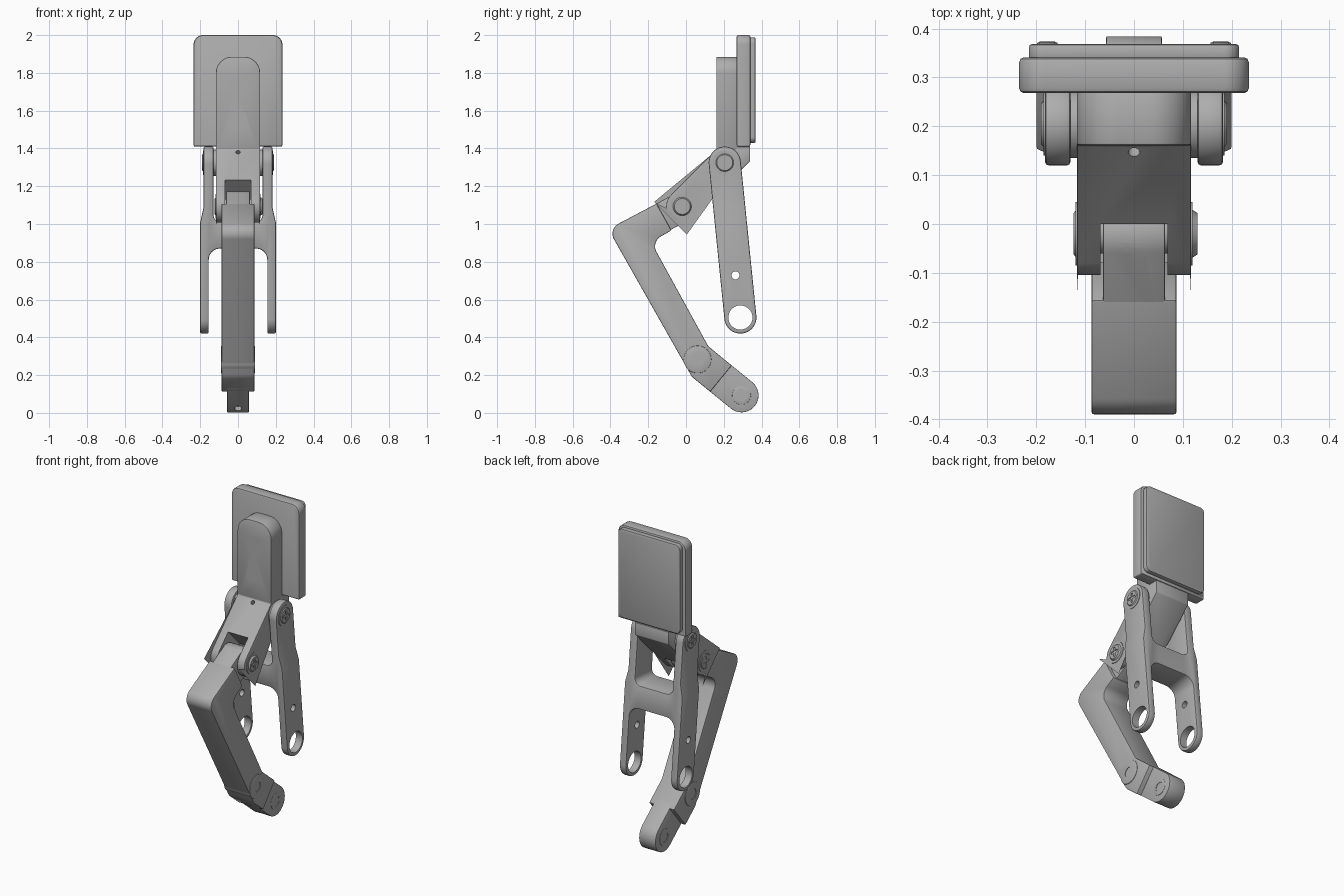
import bpy, bmesh, math
from mathutils import Vector, Matrix

cube = bpy.data.objects.get("Cube")
if cube:
    bpy.data.objects.remove(cube, do_unlink=True)

grey = bpy.data.materials.new("machined_grey")
grey.use_nodes = True
grey.diffuse_color = (0.42, 0.42, 0.42, 1)
grey.node_tree.nodes["Principled BSDF"].inputs["Base Color"].default_value = (0.42, 0.42, 0.42, 1)


def make(name, bm):
    bmesh.ops.recalc_face_normals(bm, faces=bm.faces)
    mesh = bpy.data.meshes.new(name)
    bm.to_mesh(mesh)
    bm.free()
    mesh.materials.append(grey)
    obj = bpy.data.objects.new(name, mesh)
    bpy.context.collection.objects.link(obj)
    return obj


def bake(obj):
    bpy.context.view_layer.update()
    deps = bpy.context.evaluated_depsgraph_get()
    mesh = bpy.data.meshes.new_from_object(obj.evaluated_get(deps))
    obj.modifiers.clear()
    obj.data = mesh


def bevel(obj, width):
    mod = obj.modifiers.new("bevel", 'BEVEL')
    mod.width, mod.segments = width, 2
    mod.limit_method, mod.angle_limit = 'ANGLE', math.radians(40)
    mod.use_clamp_overlap = False
    bake(obj)


def combine(obj, *tools, operation='DIFFERENCE'):
    for tool in tools:
        mod = obj.modifiers.new("bool", 'BOOLEAN')
        mod.operation, mod.solver, mod.object = operation, 'EXACT', tool
        bake(obj)
        bpy.data.objects.remove(tool, do_unlink=True)


def rounded(corners, steps=12):
    """Replace each (a, b, radius) corner by a fillet arc."""
    out = []
    for i, (a, b, r) in enumerate(corners):
        p = Vector((a, b))
        if r == 0:
            out.append(p)
            continue
        u = (Vector(corners[i - 1][:2]) - p).normalized()
        v = (Vector(corners[(i + 1) % len(corners)][:2]) - p).normalized()
        half = u.angle(v) / 2
        mid = p + (u + v).normalized() * (r / math.sin(half))
        start = p + u * (r / math.tan(half)) - mid
        end = p + v * (r / math.tan(half)) - mid
        turn = math.atan2(start.x * end.y - start.y * end.x, start.dot(end))
        for k in range(steps + 1):
            out.append(mid + Matrix.Rotation(turn * k / steps, 2) @ start)
    return [p for i, p in enumerate(out) if (p - out[i - 1]).length > 1e-4]


def prism(name, corners, axis, lo, hi, edge=0):
    """Extrude a rounded outline along x (outline in y, z) or y (outline in x, z)."""
    bm = bmesh.new()
    rings = []
    for d in (lo, hi):
        rings.append([bm.verts.new((d, p.x, p.y) if axis == 'x' else (p.x, d, p.y))
                      for p in rounded(corners)])
    bm.faces.new(rings[0])
    bm.faces.new(rings[1])
    n = len(rings[0])
    for i in range(n):
        j = (i + 1) % n
        bm.faces.new((rings[0][i], rings[0][j], rings[1][j], rings[1][i]))
    obj = make(name, bm)
    if edge:
        bevel(obj, edge)
    return obj


def cyl(name, start, end, r, r2=None, sides=40):
    start, end = Vector(start), Vector(end)
    bm = bmesh.new()
    bmesh.ops.create_cone(bm, cap_ends=True, segments=sides, radius1=r,
                          radius2=r if r2 is None else r2, depth=(end - start).length)
    turn = (end - start).to_track_quat('Z', 'Y').to_matrix().to_4x4()
    bm.transform(Matrix.Translation((start + end) / 2) @ turn)
    return make(name, bm)


def cross_hole(y, z, r, reach=0.4):
    return cyl("cutter", (-reach, y, z), (reach, y, z), r)


def blind_hole(point, normal, r, depth=0.03):
    p, n = Vector(point), Vector(normal).normalized()
    return cyl("cutter", p + n * 0.02, p - n * depth, r, sides=24)


def capsule(p, q, r):
    p, q = Vector(p), Vector(q)
    d = (q - p).normalized() * r
    s = Vector((-d.y, d.x))
    return [(*c, r) for c in (p - d - s, q + d - s, q + d + s, p - d + s)]


def rect(x, z0, z1, low, high):
    return [(-x, z0, low), (x, z0, low), (x, z1, high), (-x, z1, high)]


KNEE, HIP = (-0.02, 1.093), (0.205, 1.325)
ANKLE, TOE = (0.061, 0.283), (0.294, 0.093)
RING = (0.288, 0.505)

# Fingertip plate and its pad
prism("tip_plate", rect(0.235, 1.41, 2.0, 0.008, 0.05), 'y', 0.268, 0.341, 0.01)
prism("tip_pad", rect(0.215, 1.43, 1.987, 0.03, 0.03), 'y', 0.335, 0.368, 0.006)

# Mounting block with two recessed socket screws
block = prism("mount_block", rect(0.117, 1.39, 1.885, 0, 0.085), 'y', 0.161, 0.272, 0.005)
for z in (1.735, 1.555):
    combine(block, cyl("cutter", (0, 0.1, z), (0, 0.185, z), 0.047))
    head = cyl("block_screw", (0, 0.2, z), (0, 0.166, z), 0.037)
    bevel(head, 0.005)
    combine(head, cyl("cutter", (0, 0.1, z), (0, 0.185, z), 0.02, sides=6))

# Diagonal link with a fork around the knee
link = prism("upper_link", [(0.161, 1.41, 0), (0.34, 1.41, 0), (0.34, 1.333, 0),
                            (-0.02, 0.973, 0.085), (-0.14, 1.093, 0.085), (0.161, 1.394, 0)],
             'x', -0.117, 0.117, 0.004)
knee, along, across = Vector(KNEE), Vector((1, 1)).normalized(), Vector((-1, 1)).normalized()
slot = [(*(knee + along * a + across * b), 0)
        for a, b in ((0.113, -0.2), (0.113, 0.2), (-0.2, 0.2), (-0.2, -0.2))]
combine(link, prism("cutter", slot, 'x', -0.069, 0.069),
        blind_hole((0, 0.147, 1.38), (0, -1, 1), 0.012))

# Bent lower leg
leg = prism("lower_leg", [(-0.156, 1.108, 0), (-0.412, 0.973, 0.06), (0.031, 0.191, 0.08),
                          (0.128, 0.112, 0), (0.242, 0.251, 0), (0.118, 0.353, 0),
                          (-0.185, 0.905, 0.06), (-0.077, 0.966, 0)],
            'x', -0.087, 0.087, 0.005)
combine(leg, cross_hole(*ANKLE, 0.033), blind_hole((0, -0.005, 0.255), (0, -0.87, -0.49), 0.026))
tongue = prism("knee_tongue", capsule((-0.2, 0.993), KNEE, 0.079), 'x', -0.063, 0.063, 0.003)
combine(tongue, blind_hole((0, -0.055, 1.16), (0, -0.47, 0.88), 0.022, 0.05))
foot = prism("foot", capsule((0.16, 0.202), TOE, 0.09), 'x', -0.057, 0.057, 0.003)
combine(foot, cross_hole(*TOE, 0.031), cross_hole(*ANKLE, 0.033),
        blind_hole((0, 0.237, 0.023), (0, -0.633, -0.774), 0.02))

# Bushings in the ankle and foot
for name, (y, z), half, r, bore in (("ankle_bushing", ANKLE, 0.09, 0.073, 0.032),
                                    ("foot_bushing", TOE, 0.059, 0.05, 0.03)):
    bush = cyl(name, (-half, y, z), (half, y, z), r)
    bevel(bush, 0.003)
    combine(bush, cross_hole(y, z, bore))

# Side arms joined by a bridge
half = [(0.155, 0.87, 0.06), (0.155, 0.3, 0), (0.2, 0.3, 0), (0.2, 1.01, 0),
        (0.182, 1.09, 0), (0.182, 1.5, 0), (0.13, 1.5, 0), (0.13, 1.01, 0.04)]
arms = prism("side_arms", half + [(-x, z, r) for x, z, r in reversed(half)], 'y', -0.2, 0.6)
combine(arms, prism("cutter", capsule(HIP, RING, 0.085), 'x', -0.4, 0.4), operation='INTERSECT')
bevel(arms, 0.007)
combine(arms, cross_hole(*RING, 0.064), cross_hole(0.262, 0.728, 0.021))

# Pivot pins, spacers and cross-head screws
cyl("knee_pin", (-0.117, *KNEE), (0.117, *KNEE), 0.04)
for side, word in ((1, "left"), (-1, "right")):
    cyl(word + "_hip_spacer", (side * 0.11, *HIP), (side * 0.135, *HIP), 0.07)
    knee_top = 0.13 if side > 0 else 0.124
    for name, (y, z), base, top in (("knee", KNEE, 0.115, knee_top), ("hip", HIP, 0.18, 0.19)):
        cyl(f"{word}_{name}_washer", (side * base, y, z), (side * (base + 0.005), y, z), 0.065)
        head = cyl(f"{word}_{name}_screw", (side * base, y, z), (side * top, y, z), 0.052, 0.042)
        for w, h in ((0.03, 0.007), (0.007, 0.03)):
            bar = [(y - w, z - h, 0), (y + w, z - h, 0), (y + w, z + h, 0), (y - w, z + h, 0)]
            combine(head, prism("cutter", bar, 'x', side * (top - 0.005), side * (top + 0.02)))

# Smooth curved faces, crisp edges
bpy.ops.object.select_all(action='DESELECT')
for obj in bpy.context.collection.objects:
    if obj.type == 'MESH' and obj.data.materials and obj.data.materials[0] == grey:
        obj.select_set(True)
        bpy.context.view_layer.objects.active = obj
bpy.ops.object.shade_smooth_by_angle(angle=math.radians(30))
